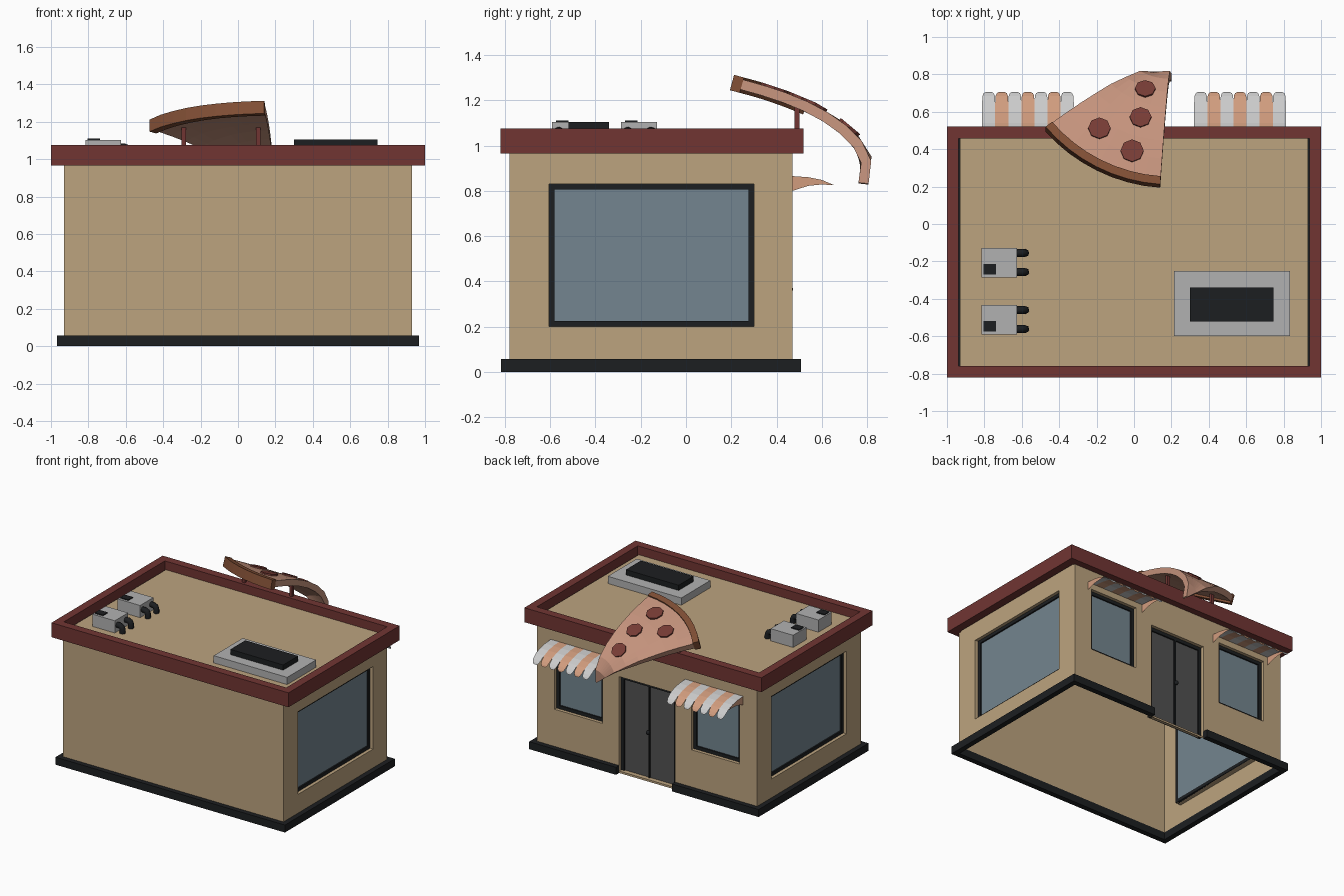
import bpy, bmesh, math
from mathutils import Vector

if "Cube" in bpy.data.objects:
    bpy.data.objects.remove(bpy.data.objects["Cube"])


def mat(name, r, g, b):
    m = bpy.data.materials.new(name)
    m.diffuse_color = [(c / 255) ** 2.2 for c in (r, g, b)] + [1]
    m.use_nodes = True
    m.node_tree.nodes["Principled BSDF"].inputs["Base Color"].default_value = m.diffuse_color
    return m


TAN = mat("tan", 187, 162, 126)
RED = mat("dark_red", 112, 56, 54)
DARK = mat("charcoal", 34, 36, 38)
GLASS = mat("glass", 115, 132, 142)
DOOR = mat("door_grey", 82, 82, 82)
GREY = mat("light_grey", 176, 176, 176)
WHITE = mat("off_white", 205, 205, 203)
ORANGE = mat("orange", 208, 155, 125)
CHEESE = mat("cheese", 196, 146, 124)
CRUST = mat("crust", 128, 80, 56)
MEAT = mat("pepperoni", 118, 62, 56)


def finish(name, bm, m, recalc=True):
    bmesh.ops.remove_doubles(bm, verts=bm.verts, dist=1e-5)
    if recalc:
        bmesh.ops.recalc_face_normals(bm, faces=bm.faces)
    me = bpy.data.meshes.new(name)
    bm.to_mesh(me)
    bm.free()
    me.materials.append(m)
    ob = bpy.data.objects.new(name, me)
    bpy.context.collection.objects.link(ob)
    return ob


def quad(bm, *pts):
    bm.faces.new([bm.verts.new(p) for p in pts])


def box(name, a, b, m):
    a, b = Vector(a), Vector(b)
    bm = bmesh.new()
    bmesh.ops.create_cube(bm, size=1)
    for v in bm.verts:
        v.co = (a + b) / 2 + Vector([v.co[i] * abs(b[i] - a[i]) for i in range(3)])
    return finish(name, bm, m)


# Walls: sheets with recessed openings, dark frames and panes
WX, Y0, Y1, ROOF, DEPTH = 0.93, -0.78, 0.47, 1.01, 0.04
shell = bmesh.new()


def wall(name, f, u0, u1, holes, pane=GLASS):
    us = sorted({u0, u1, *[h[0] for h in holes], *[h[1] for h in holes]})
    zs = sorted({0, ROOF, *[h[2] for h in holes], *[h[3] for h in holes]})
    for a, b in zip(us, us[1:]):
        for c, d in zip(zs, zs[1:]):
            if not any(h[0] <= a < h[1] and h[2] <= c < h[3] for h in holes):
                quad(shell, f(a, c, 0), f(b, c, 0), f(b, d, 0), f(a, d, 0))
    for i, (a, b, c, d) in enumerate(holes):
        is_door = c < 0.1
        ring = [(a, c), (b, c), (b, d), (a, d)]
        for p, q in zip(ring, ring[1:] + ring[:1]):
            quad(shell, f(*p, 0), f(*q, 0), f(*q, DEPTH), f(*p, DEPTH))
        t = 0.025
        bars = [(a, a + t, c, d), (b - t, b, c, d), (a + t, b - t, d - t, d)]
        if not is_door:
            bars.append((a + t, b - t, c, c + t))
        else:
            bars.append((-0.005, 0.005, c, d - t))
        for j, (p, q, r, s) in enumerate(bars):
            box(f"{name}_frame_{i}_{j}", f(p, r, DEPTH - 0.015), f(q, s, DEPTH + 0.005), DARK)
        box(f"{name}_{'door' if is_door else 'pane'}_{i}", f(a + t, c, DEPTH - 0.004),
            f(b - t, d - t, DEPTH + 0.004), DOOR if is_door else GLASS)


side = [(-0.605, 0.30, 0.20, 0.83)]
wall("right", lambda u, z, d: (WX - d, u, z), Y0, Y1, side)
wall("left", lambda u, z, d: (-WX + d, u, z), Y0, Y1, side)
wall("plain", lambda u, z, d: (u, Y0 + d, z), -WX, WX, [])
wall("entrance", lambda u, z, d: (u, Y1 - d, z), -WX, WX,
     [(-0.78, -0.375, 0.34, 0.82), (-0.235, 0.235, 0.015, 0.735), (0.375, 0.78, 0.34, 0.82)])
quad(shell, (-WX, Y0, ROOF), (WX, Y0, ROOF), (WX, Y1, ROOF), (-WX, Y1, ROOF))
finish("wall_shell", shell, TAN)
bpy.ops.mesh.primitive_uv_sphere_add(segments=10, ring_count=6, radius=0.016, location=(0, 0.457, 0.365))
bpy.context.object.name = "door_knob"
bpy.context.object.data.materials.append(DARK)


# Rectangular rings: cornice and plinth (plinth is broken at the door)
def ring(name, x, ya, yb, t, z0, z1, m, gap=0):
    box(name + "_front", (-x, ya, z0), (x, ya + t, z1), m)
    for s in (-1, 1):
        box(name + "_side", (s * x, ya + t, z0), (s * (x - t), yb - t, z1), m)
        box(name + "_back", (s * gap, yb - t, z0), (s * x, yb, z1), m)


ring("cornice", 1.0, -0.82, 0.52, 0.062, 0.965, 1.075, RED)
ring("plinth", 0.968, -0.817, 0.507, 0.04, 0, 0.057, DARK, gap=0.235)

# Roof equipment
box("skylight_base", (0.215, -0.60, ROOF), (0.835, -0.25, 1.065), GREY)
box("skylight_top", (0.30, -0.52, 1.065), (0.745, -0.34, 1.105), DARK)
for y in (-0.287, -0.592):
    box("vent_unit", (-0.815, y, ROOF), (-0.625, y + 0.16, 1.103), GREY)
    box("vent_cap", (-0.805, y + 0.018, 1.10), (-0.737, y + 0.073, 1.11), DARK)
    for dy in (0.03, 0.132):
        cu = bpy.data.curves.new("vent_pipe", "CURVE")
        cu.dimensions, cu.bevel_depth, cu.bevel_resolution = "3D", 0.021, 2
        cu.use_fill_caps = True
        sp = cu.splines.new("POLY")
        path = [(-0.63, 1.062), (-0.605, 1.062), (-0.588, 1.055), (-0.581, 1.04), (-0.581, ROOF)]
        sp.points.add(len(path) - 1)
        for p, (x, z) in zip(sp.points, path):
            p.co = (x, y + dy, z, 1)
        cu.materials.append(DARK)
        bpy.context.collection.objects.link(bpy.data.objects.new("vent_pipe", cu))

# Striped awnings with rounded tongues and crescent end panels
ARC = [(0.47, 0.865, 1), (0.54, 0.86, 1), (0.60, 0.848, 1), (0.65, 0.828, 1),
       (0.685, 0.802, 0.94), (0.70, 0.785, 0.75), (0.706, 0.772, 0.4)]
CRESCENT = [(0.47, 0.865), (0.54, 0.86), (0.60, 0.848), (0.655, 0.825), (0.60, 0.828), (0.54, 0.822), (0.47, 0.80)]
for x0 in (-0.812, 0.322):
    for i in range(7):
        bm = bmesh.new()
        c = x0 + 0.07 * (i + 0.5)
        for (ya, za, wa), (yb, zb, wb) in zip(ARC, ARC[1:]):
            quad(bm, (c - 0.035 * wa, ya, za), (c + 0.035 * wa, ya, za),
                 (c + 0.035 * wb, yb, zb), (c - 0.035 * wb, yb, zb))
        for f in bm.faces:
            f.normal_update()
            if f.normal.z < 0:
                f.normal_flip()
        finish("awning_stripe", bm, ORANGE if i % 2 else WHITE, recalc=False)
    for x, s in ((x0, -1), (x0 + 0.49, 1)):
        bm = bmesh.new()
        quad(bm, *[(x, y, z) for y, z in CRESCENT[::-s]])
        finish("awning_end", bm, ORANGE, recalc=False)

# Bent pizza slice sign: a flat sector rolled along a profile in y-z
PROF = [Vector(p) for p in [(0.09, 1.335), (0.20, 1.305), (0.33, 1.27), (0.45, 1.23), (0.57, 1.18), (0.67, 1.12),
                            (0.76, 1.045), (0.82, 0.95), (0.805, 0.82), (0.80, 0.80)]]
LEN = [0]
for p, q in zip(PROF, PROF[1:]):
    LEN.append(LEN[-1] + (q - p).length)
S0, TIP, RAD = LEN[1], LEN[8], 0.86


def bend(x, s, h):
    i = max(k for k in range(len(PROF) - 1) if LEN[k] <= max(s, 0))
    k = (s - LEN[i]) / (LEN[i + 1] - LEN[i])
    p = PROF[i].lerp(PROF[i + 1], k)
    dirs = [(PROF[min(j + 1, 9)] - PROF[max(j - 1, 0)]).normalized() for j in (i, i + 1)]
    t = dirs[0].lerp(dirs[1], k).normalized()
    return (x, p.x - t.y * h, p.y + t.x * h)


def sector(name, r0, r1, n, top, bottom, m):
    A, bm = 8, bmesh.new()

    def P(i, j, h):
        a, r = math.radians(4 + 47.5 * i / A), r0 + (r1 - r0) * j / n
        return bend(0.2 - r * math.sin(a), TIP - r * math.cos(a), h)
    for i in range(A):
        for j in range(n):
            for h in (top, bottom):
                quad(bm, P(i, j, h), P(i + 1, j, h), P(i + 1, j + 1, h), P(i, j + 1, h))
        for j in (0, n):
            quad(bm, P(i, j, top), P(i + 1, j, top), P(i + 1, j, bottom), P(i, j, bottom))
    for i in (0, A):
        for j in range(n):
            quad(bm, P(i, j, top), P(i, j + 1, top), P(i, j + 1, bottom), P(i, j, bottom))
    return finish(name, bm, m)


sector("pizza_slice", 0.012, RAD - 0.045, 8, 0, -0.045, CHEESE)
sector("pizza_crust", RAD - 0.045, RAD, 1, 0.01, -0.06, CRUST)
for x, y, r in ((0.06, 0.72, 0.055), (0.035, 0.57, 0.058), (-0.185, 0.51, 0.06), (-0.01, 0.39, 0.062)):
    i = max(k for k in range(8) if PROF[k].x <= y)
    s = LEN[i] + (y - PROF[i].x) / (PROF[i + 1].x - PROF[i].x) * (LEN[i + 1] - LEN[i])
    bm = bmesh.new()
    loops = [[bend(x + r * math.cos(a * math.pi / 4), s + r * math.sin(a * math.pi / 4), h) for a in range(8)]
             for h in (-0.004, 0.01)]
    mid = bend(x, s, 0.01)
    for a in range(8):
        b = (a + 1) % 8
        quad(bm, loops[0][a], loops[0][b], loops[1][b], loops[1][a])
        quad(bm, loops[1][a], loops[1][b], mid)
    finish("pepperoni", bm, MEAT)
for x in (-0.29, 0.108):
    box("sign_post", (x - 0.011, 0.48, 1.07), (x + 0.011, 0.502, 1.175), RED)
